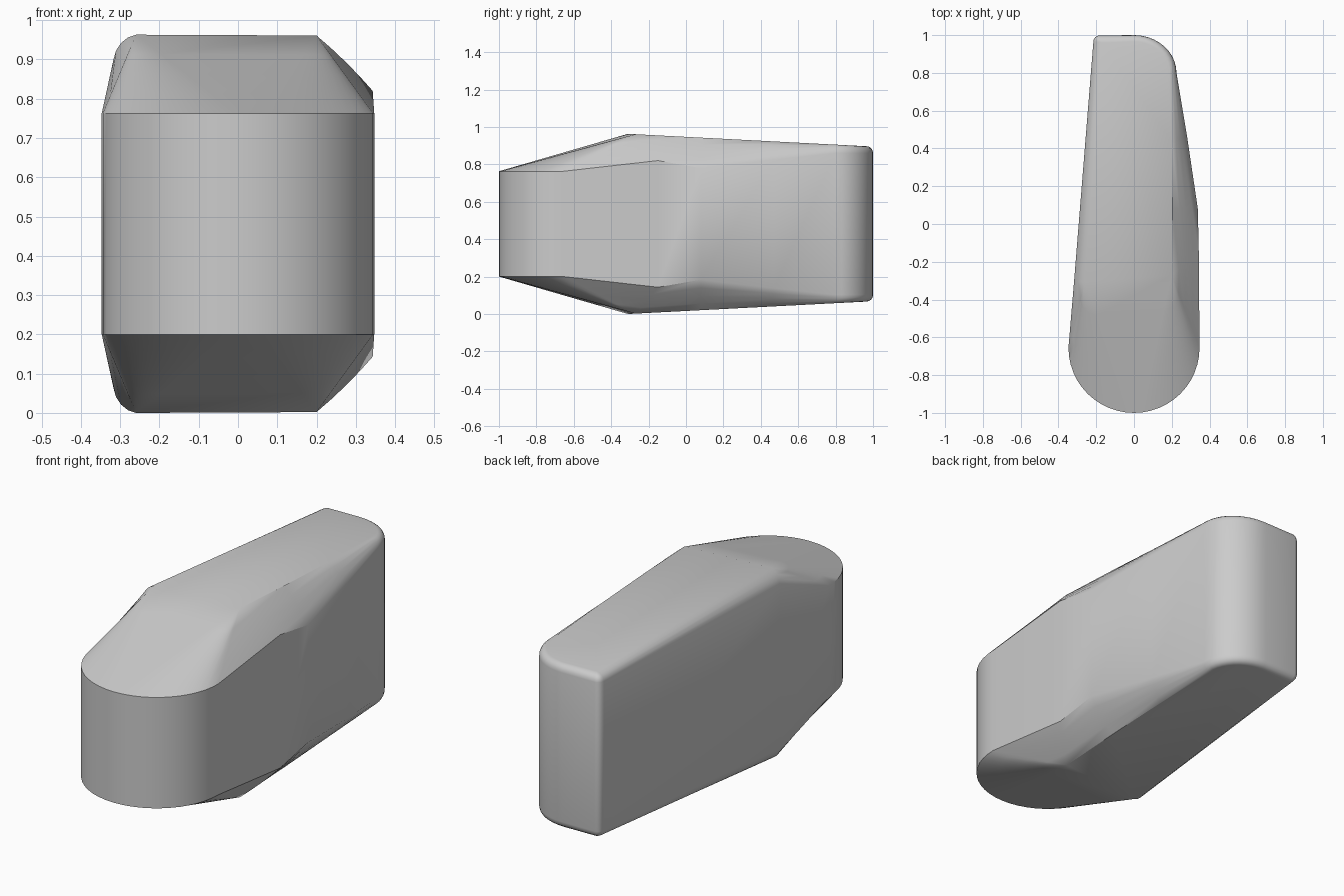
import bpy, bmesh, math
from mathutils import Vector

cube = bpy.data.objects.get("Cube")
if cube:
    bpy.data.objects.remove(cube)

MID = 0.4815      # mirror height
STEPS = 4         # rows across the rounded shoulder


def cap_z(y):
    return 0.962 - 0.052 * (y + 0.29)


def arc(cx, cy, rx, ry, start, end, n):
    for i in range(n + 1):
        a = math.radians(start + (end - start) * i / n)
        yield cx + rx * math.cos(a), cy + ry * math.sin(a)


# Each station: wall top point, cap point, roundness of the shoulder
stations = []


def add(x, y, z, cx, cy, roundness):
    stations.append((Vector((x, y, z)), Vector((cx, cy, cap_z(cy))), roundness))


ridge_r, ridge_l = (0.2, -0.27), (-0.26, -0.31)

# Rounded nose, right half
for x, y in arc(0, -0.655, 0.347, 0.345, -90, 0, 12):
    add(x, y, 0.763, *ridge_r, 0)
# Chamfered flank
add(0.343, -0.15, 0.82, *ridge_r, 0.1)
add(0.338, 0.08, 0.78, 0.203, 0.08, 0.15)
add(0.28, 0.47, 0.825, 0.2, 0.44, 0.3)
# Large tail corner
for x, y in arc(0, 0.8, 0.225, 0.2, 0, 90, 10):
    add(x, y, 0.86, x * 0.85, 0.8 + (y - 0.8) * 0.83, 1)
# Small tail corner
for x, y in arc(-0.185, 0.965, 0.03, 0.033, 90, 180, 4):
    add(x, y, 0.86, -0.17, 0.96, 1)
# Straight flank
add(-0.317, -0.3, 0.9, *ridge_l, 0.8)
# Rounded nose, left half
for x, y in arc(0, -0.655, 0.347, 0.345, 180, 270, 12):
    add(x, y, 0.763, *ridge_l, 0)


def shoulder(wall, cap, roundness, t):
    a = t * math.pi / 2
    h = t + (1 - math.cos(a) - t) * roundness
    v = t + (math.sin(a) - t) * roundness
    p = wall.lerp(cap, h)
    p.z = wall.z + (cap.z - wall.z) * v
    return p


# Rows run from the bottom cap up to the top cap
upper = [[shoulder(*s, k / STEPS) for s in stations] for k in range(STEPS + 1)]
lower = [[Vector((p.x, p.y, 2 * MID - p.z)) for p in row] for row in reversed(upper)]
bm = bmesh.new()
rows = [[bm.verts.new(p) for p in row] for row in lower + upper]
count = len(stations)
for r0, r1 in zip(rows, rows[1:]):
    for i in range(count):
        j = (i + 1) % count
        bm.faces.new((r0[i], r0[j], r1[j], r1[i]))
bm.faces.new(rows[-1])
bm.faces.new(list(reversed(rows[0])))
bmesh.ops.remove_doubles(bm, verts=bm.verts, dist=0.0005)
bmesh.ops.recalc_face_normals(bm, faces=bm.faces)

mesh = bpy.data.meshes.new("tapered_body")
bm.to_mesh(mesh)
bm.free()
body = bpy.data.objects.new("tapered_body", mesh)
bpy.context.collection.objects.link(body)

# Plain grey finish
grey = bpy.data.materials.new("plain_grey")
grey.use_nodes = True
colour = (0.6, 0.6, 0.6, 1)
grey.diffuse_color = colour
grey.node_tree.nodes["Principled BSDF"].inputs["Base Color"].default_value = colour
mesh.materials.append(grey)

bpy.ops.object.select_all(action="DESELECT")
body.select_set(True)
bpy.context.view_layer.objects.active = body
bpy.ops.object.shade_smooth_by_angle(angle=math.radians(35))
